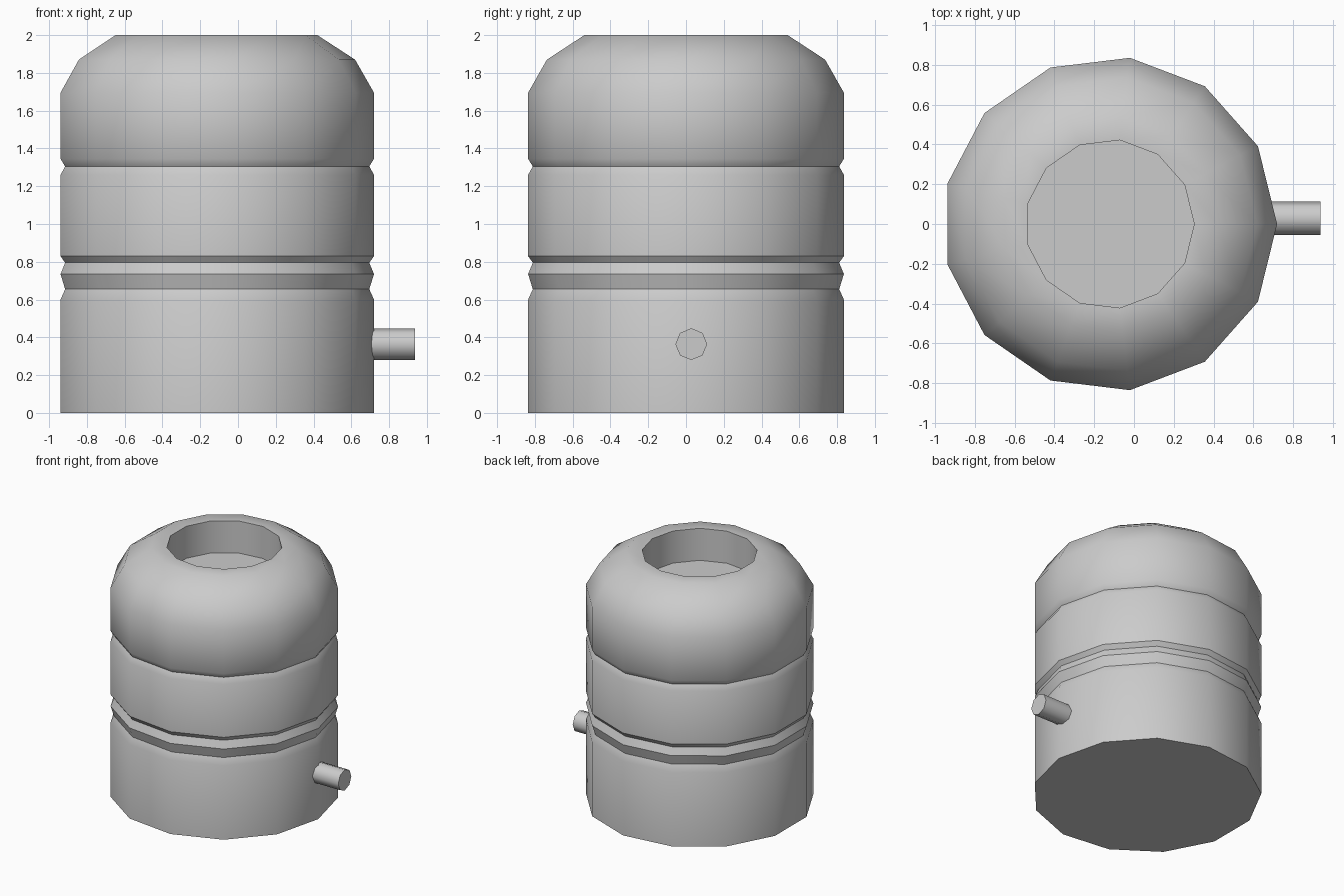
import bpy, bmesh
from math import radians, sin, cos, pi

if "Cube" in bpy.data.objects:
    bpy.data.objects.remove(bpy.data.objects["Cube"])

CX, SIDES = -0.122, 13


def finish(name, bm, angle):
    bmesh.ops.recalc_face_normals(bm, faces=bm.faces)
    me = bpy.data.meshes.new(name)
    bm.to_mesh(me)
    bm.free()
    ob = bpy.data.objects.new(name, me)
    bpy.context.collection.objects.link(ob)
    bpy.ops.object.select_all(action='DESELECT')
    ob.select_set(True)
    bpy.context.view_layer.objects.active = ob
    bpy.ops.object.shade_smooth_by_angle(angle=radians(angle))
    return ob


def loft(name, rings, angle):
    """Bridge equal rings of points and cap both ends."""
    bm = bmesh.new()
    loops = [[bm.verts.new(p) for p in ring] for ring in rings]
    n = len(loops[0])
    for a, b in zip(loops, loops[1:]):
        for i in range(n):
            j = (i + 1) % n
            bm.faces.new((a[i], a[j], b[j], b[i]))
    bm.faces.new(loops[0])
    bm.faces.new(loops[-1])
    return finish(name, bm, angle)


# Canister body: grooved wall, domed shoulder, recessed mouth (radius, height)
R, G = 0.842, 0.817
profile = [(R, 0), (R, 0.60), (G, 0.655), (R, 0.735), (G, 0.795), (R, 0.83),
           (R, 1.26), (G, 1.305), (R, 1.345), (R, 1.695), (0.742, 1.87),
           (0.542, 2.0), (0.425, 2.0), (0.425, 1.74)]
loft("canister_body",
     [[(CX + r * cos(2 * pi * i / SIDES), r * sin(2 * pi * i / SIDES), z)
       for i in range(SIDES)] for r, z in profile], 34)

# Side spout: eight-sided stub low on the right
loft("side_spout",
     [[(x, 0.028 + 0.084 * cos(pi * i / 4), 0.364 + 0.084 * sin(pi * i / 4))
       for i in range(8)] for x in (0.66, 0.938)], 50)
